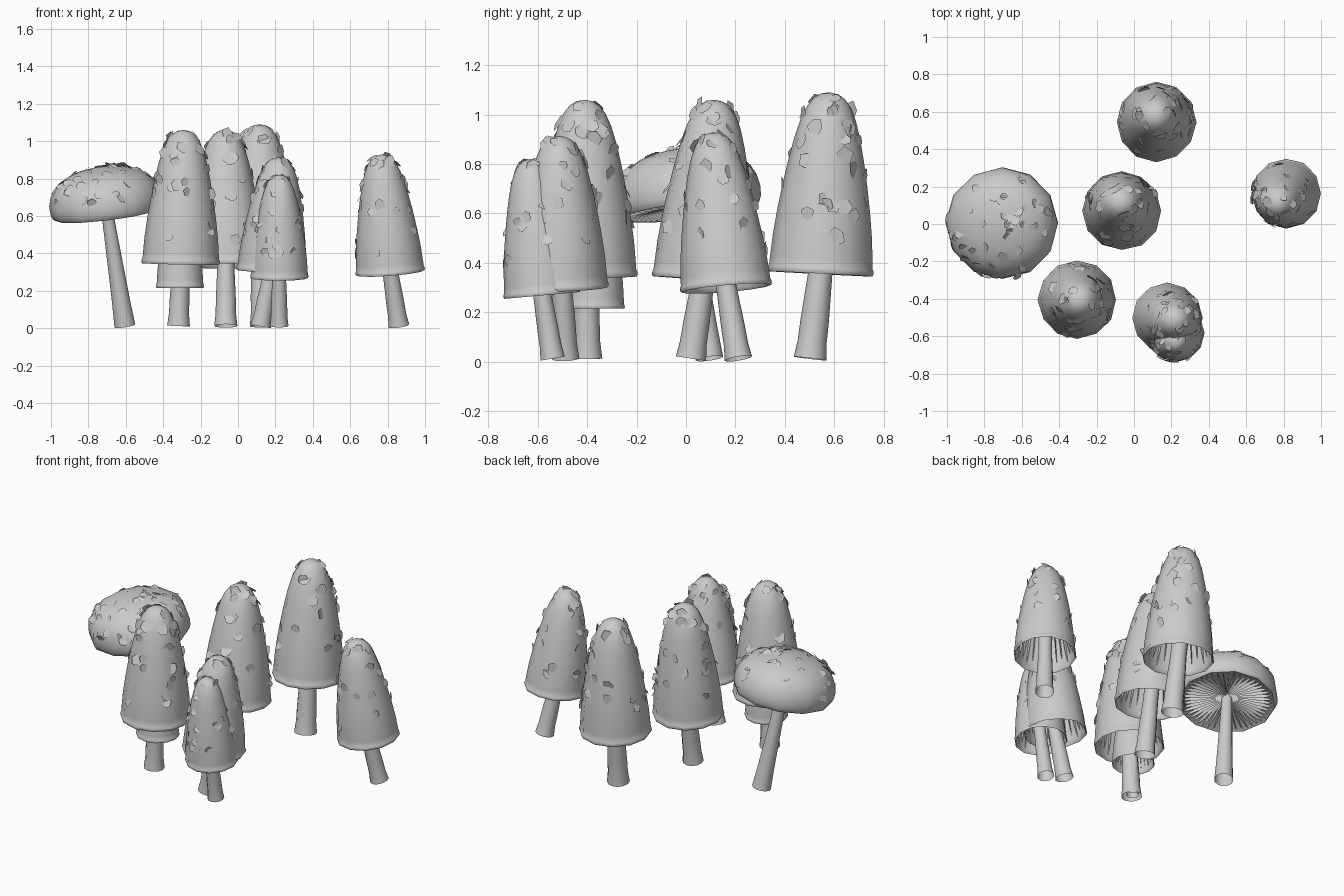
import bpy, bmesh, math, random
from mathutils import Vector, Matrix

if "Cube" in bpy.data.objects:
    bpy.data.objects.remove(bpy.data.objects["Cube"])

random.seed(4)
SIDES = 12

# cap outlines as (radius fraction, height fraction above the rim), apex first
BELL = [(0, 1), (.16, .992), (.29, .968), (.41, .922), (.52, .85), (.62, .75), (.71, .63),
        (.80, .49), (.88, .34), (.94, .2), (.97, .08), (.98, .035), (1.0, .025), (1.005, .008), (.985, -.004)]
BELL_IN = [(.95, .004), (.93, .04), (.89, .15), (.81, .33), (.7, .52), (.54, .73), (.34, .87), (0, .94)]
FLAT = [(0, 1), (.2, .985), (.42, .94), (.63, .86), (.79, .75), (.9, .61), (.97, .44),
        (1, .25), (.99, .1), (.96, .01), (.94, -.01)]
FLAT_IN = [(.9, .01), (.8, .05), (.6, .11), (.4, .16), (.2, .19), (0, .2)]


def finish(bm, name, mat, smooth=True):
    me = bpy.data.meshes.new(name)
    bm.to_mesh(me)
    bm.free()
    ob = bpy.data.objects.new(name, me)
    bpy.context.collection.objects.link(ob)
    ob.matrix_world = mat
    if smooth:
        bpy.ops.object.select_all(action='DESELECT')
        ob.select_set(True)
        bpy.context.view_layer.objects.active = ob
        bpy.ops.object.shade_smooth_by_angle(angle=math.radians(50))
    return ob


def lathe(name, profile, mat, wobble=0.0):
    """Revolve a (radius, z) profile listed from top to bottom."""
    bm = bmesh.new()
    jig = [random.uniform(-wobble, wobble) for _ in range(SIDES)]
    rings = []
    for r, z in profile:
        if r < 1e-5:
            rings.append([bm.verts.new((0, 0, z))] * SIDES)
        else:
            rings.append([bm.verts.new((r * (1 + jig[i]) * math.cos(i * math.tau / SIDES),
                                        r * (1 + jig[i]) * math.sin(i * math.tau / SIDES), z))
                          for i in range(SIDES)])
    for a, b in zip(rings, rings[1:]):
        for i in range(SIDES):
            j = (i + 1) % SIDES
            quad = list(dict.fromkeys((a[i], b[i], b[j], a[j])))
            if len(quad) > 2:
                bm.faces.new(quad)
    bmesh.ops.recalc_face_normals(bm, faces=bm.faces)
    return finish(bm, name, mat)


def gills(name, under, count, inward, down, mat):
    """Thin radial blades hanging from the underside profile."""
    bm = bmesh.new()
    for k in range(count):
        a = k * math.tau / count
        c, s = math.cos(a), math.sin(a)
        pairs = []
        for i, (r, z) in enumerate(under):
            f = min(1, i / 1.5)
            ri = max(r - inward * f, .004)
            pairs.append((bm.verts.new((r * c, r * s, z)), bm.verts.new((ri * c, ri * s, z - down * f))))
        for p, q in zip(pairs, pairs[1:]):
            bm.faces.new((p[0], q[0], q[1], p[1]))
    return finish(bm, name, mat, smooth=False)


def scales(name, outer, count, size, mat):
    """Flat ragged flakes, half sunk into the cap and lifted at the lower end."""
    bm = bmesh.new()
    top, low = outer[0][1], outer[-4][1]
    for k in range(count):
        z = top - (top - low) * (.02 + .85 * random.random() ** 1.4)
        i = next(n for n in range(len(outer) - 1) if outer[n + 1][1] <= z)
        (r0, z0), (r1, z1) = outer[i], outer[i + 1]
        r = r0 + (r1 - r0) * (z - z0) / (z1 - z0)
        slope = Vector((r1 - r0, 0, z1 - z0)).normalized()
        normal = Vector((-slope.z, 0, slope.x))
        frame = Matrix((slope, Vector((0, 1, 0)), normal)).transposed().to_4x4()
        place = (Matrix.Rotation(random.uniform(0, math.tau), 4, 'Z')
                 @ Matrix.Translation(Vector((r * .98, 0, z)) + normal * size * .15) @ frame
                 @ Matrix.Rotation(random.uniform(0, math.tau), 4, 'Z')
                 @ Matrix.Rotation(random.uniform(.15, .6), 4, 'Y'))
        n = random.choice((5, 6, 6))
        s = size * random.uniform(.8, 1.2)
        bm.faces.new([bm.verts.new(place @ Vector((s * random.uniform(.85, 1.15) * math.cos(m * math.tau / n),
                                                   s * random.uniform(.85, 1.15) * math.sin(m * math.tau / n), 0)))
                      for m in range(n)])
    return finish(bm, name, mat, smooth=False)


def along(start, end):
    """Frame at start with z pointing to end, and the distance."""
    d = end - start
    return Matrix.Translation(start) @ Vector((0, 0, 1)).rotation_difference(d).to_matrix().to_4x4(), d.length


def mushroom(label, base, rim, apex, radius, foot, flat=False, flakes=38):
    base, rim, apex = Vector((base[0], base[1], .012)), Vector(rim), Vector(apex)
    cap, h = along(rim, apex)
    outer = [(r * radius, z * h) for r, z in (FLAT if flat else BELL)]
    under = [(r * radius, z * h) for r, z in (FLAT_IN if flat else BELL_IN)]
    # cap shell with gills inside and flakes outside
    lathe(label + "_cap", outer + under, cap, .012)
    if flat:
        gills(label + "_gills", under, 48, 0, .03, cap)
    else:
        gills(label + "_gills", under[1:-1], 28, radius * .12, 0, cap)
    if flakes:
        scales(label + "_scales", outer, flakes, radius * (.085 if flat else .15), cap)
    # tapered open stem with a flared foot, reaching a little way into the cap
    stem, n = along(base, rim)
    thin = foot * (.55 if flat else .72)
    lathe(label + "_stem", [(thin, n + h * (.2 if flat else .35)), (thin, n + .02),
                            ((thin + foot) * .5, n * .45), (foot * .88, n * .2), (foot, 0)], stem)


# label, base, rim centre, apex, cap radius, foot radius
mushroom("open_mushroom", (-.605, .095), (-.698, .012, .612), (-.728, -.018, .862), .302, .056, flat=True, flakes=50)
mushroom("middle_mushroom", (-.065, .02), (-.065, .07, .335), (-.07, .118, 1.06), .21, .062)
mushroom("tall_back_mushroom", (.13, .503), (.12, .544, .358), (.115, .582, 1.09), .213, .067)
mushroom("front_left_mushroom", (-.318, -.40), (-.305, -.405, .345), (-.29, -.412, 1.06), .208, .061)
mushroom("nested_mushroom", (-.312, -.385), (-.31, -.377, .217), (-.31, -.372, .72), .127, .037, flakes=0)
mushroom("front_right_tall_mushroom", (.122, -.487), (.178, -.502, .3), (.222, -.515, .913), .187, .055)
mushroom("front_right_short_mushroom", (.22, -.54), (.22, -.582, .27), (.22, -.632, .82), .155, .05)
mushroom("far_right_mushroom", (.86, .212), (.815, .164, .298), (.765, .11, .928), .186, .056)
